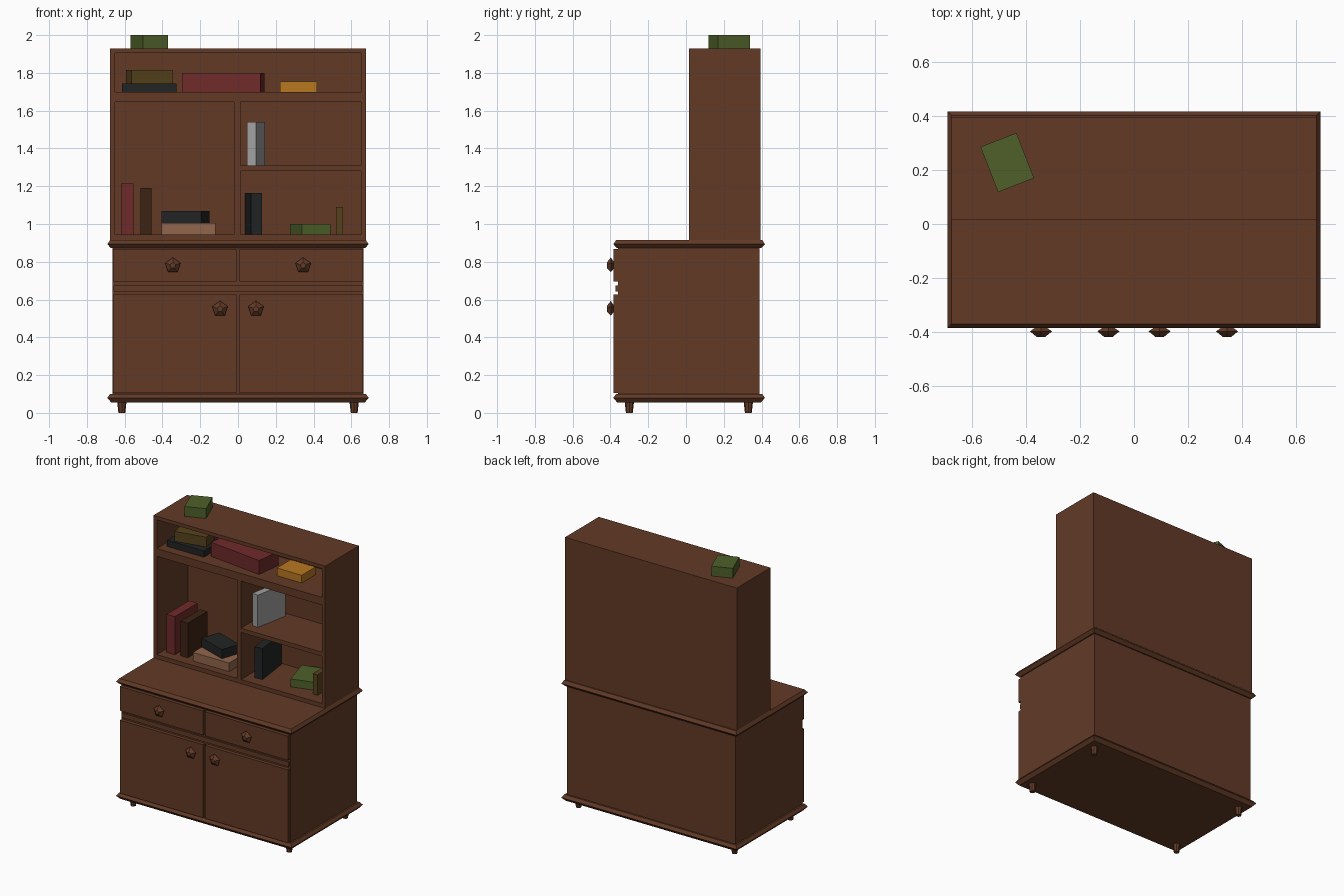
import bpy, bmesh
from math import radians
from mathutils import Matrix, Vector

if "Cube" in bpy.data.objects:
    bpy.data.objects.remove(bpy.data.objects["Cube"])


def material(name, r, g, b):
    m = bpy.data.materials.new(name)
    lin = [((c / 255 + 0.055) / 1.055) ** 2.4 for c in (r, g, b)]
    m.diffuse_color = (*lin, 1)
    m.use_nodes = True
    m.node_tree.nodes["Principled BSDF"].inputs["Base Color"].default_value = m.diffuse_color
    return m


WOOD = material("wood", 98, 58, 38)
RED = material("red", 112, 42, 42)
BLACK = material("black", 34, 35, 36)
GREEN = material("green", 78, 96, 42)
OLIVE = material("olive", 86, 66, 28)
TAN = material("tan", 145, 102, 76)
BROWN = material("dark_brown", 60, 35, 20)
ORANGE = material("orange", 184, 120, 32)
SILVER = material("silver", 160, 160, 160)


def finish(name, bm, mat):
    bmesh.ops.recalc_face_normals(bm, faces=bm.faces)
    me = bpy.data.meshes.new(name)
    bm.to_mesh(me)
    bm.free()
    me.materials.append(mat)
    ob = bpy.data.objects.new(name, me)
    bpy.context.collection.objects.link(ob)
    return ob


def box(name, x, y, z, mat=WOOD):
    """Box from (min, max) ranges."""
    bm = bmesh.new()
    size = [r[1] - r[0] for r in (x, y, z)]
    mid = Vector([(r[0] + r[1]) / 2 for r in (x, y, z)])
    bmesh.ops.create_cube(bm, size=1, matrix=Matrix.Diagonal((*size, 1)))
    ob = finish(name, bm, mat)
    ob.location = mid
    return ob


def book(name, mat, cx, cy, w, d, z0, z1, turn=0):
    ob = box(name, (cx - w / 2, cx + w / 2), (cy - d / 2, cy + d / 2), (z0, z1), mat)
    ob.rotation_euler.z = radians(turn)


def loft(name, rings, mat=WOOD):
    """Closed solid through rings of points."""
    bm = bmesh.new()
    vs = [[bm.verts.new(p) for p in ring] for ring in rings]
    n = len(vs[0])
    for a, b in zip(vs, vs[1:]):
        for i in range(n):
            j = (i + 1) % n
            bm.faces.new((a[i], a[j], b[j], b[i]))
    bm.faces.new(vs[0])
    bm.faces.new(vs[-1])
    return finish(name, bm, mat)


def plate(name, z0, zm, z1):
    """Board with a pointed moulded edge."""
    rings = []
    for z, inset in ((z0, 0.02), (zm, 0), (z1, 0.015)):
        x, f, b = 0.692 - inset, -0.385 + inset, 0.418 - inset
        rings.append([(-x, f, z), (x, f, z), (x, b, z), (-x, b, z)])
    loft(name, rings)


def turned(name, sides, profile, loc, rot=(0, 0, 0)):
    """Low-poly turned part: profile is (radius, height) pairs."""
    rings = [[Matrix.Rotation(radians(90 + 360 * i / sides), 3, 'Z') @ Vector((r, 0, h))
              for i in range(sides)] for r, h in profile]
    ob = loft(name, rings)
    ob.location, ob.rotation_euler = loc, rot


# Lower cabinet
plate("base_board", 0.056, 0.08, 0.10)
plate("counter_top", 0.872, 0.893, 0.915)
box("cabinet_body", (-0.665, 0.665), (-0.36, 0.39), (0.095, 0.88))
box("middle_rail", (-0.66, 0.66), (-0.372, -0.35), (0.642, 0.675))
for s, side in ((-1, "left"), (1, "right")):
    xs = sorted((s * 0.008, s * 0.662))
    box(side + "_drawer", xs, (-0.385, -0.355), (0.695, 0.867))
    box(side + "_door", xs, (-0.385, -0.355), (0.106, 0.627))
    for part, x, z in (("drawer", 0.345, 0.78), ("door", 0.095, 0.55)):
        turned(f"{side}_{part}_knob", 5, ((0.022, 0), (0.043, 0.014), (0.016, 0.035)),
               (s * x, -0.384, z), (radians(90), 0, 0))
    for y, end in ((-0.30, "front"), (0.33, "back")):
        turned(f"{side}_{end}_leg", 8, ((0.018, 0), (0.025, 0.06)), (s * 0.615, y, 0))

# Upper hutch
F, B = 0.015, 0.395
for s, side in ((-1, "left"), (1, "right")):
    box(side + "_hutch_side", sorted((s * 0.65, s * 0.677)), (F, B), (0.91, 1.93))
inner, depth = (-0.65, 0.65), (F, 0.368)
box("hutch_back", inner, (0.368, B), (0.91, 1.93))
box("hutch_top", inner, depth, (1.905, 1.93))
box("hutch_floor", inner, depth, (0.91, 0.944))
box("upper_shelf", inner, depth, (1.645, 1.70))
box("shelf_divider", (-0.02, 0.013), depth, (0.944, 1.645))
box("right_shelf", (0.013, 0.65), depth, (1.28, 1.31))

# Books: lower left bay
Z = 0.944
book("red_upright_book", RED, -0.587, 0.208, 0.066, 0.255, Z, 1.215)
book("brown_upright_book", BROWN, -0.487, 0.20, 0.056, 0.22, Z, 1.19)
book("tan_flat_book", TAN, -0.262, 0.17, 0.285, 0.20, Z, 1.005)
book("black_stacked_book", BLACK, -0.2775, 0.20, 0.222, 0.14, 1.005, 1.07, -19)
# Books: right bays
book("silver_book", SILVER, 0.0955, 0.212, 0.048, 0.25, 1.31, 1.54, -11)
book("black_upright_book", BLACK, 0.082, 0.222, 0.058, 0.262, Z, 1.165, 7)
book("green_flat_book", GREEN, 0.3825, 0.238, 0.157, 0.225, Z, 1.0, 16)
book("olive_upright_book", OLIVE, 0.538, 0.20, 0.037, 0.20, Z, 1.09)
# Books: top shelf and hutch top
book("black_flat_book", BLACK, -0.47, 0.18, 0.29, 0.20, 1.70, 1.745)
book("olive_stacked_book", OLIVE, -0.4685, 0.18, 0.225, 0.13, 1.745, 1.815, 12)
book("red_long_book", RED, -0.0775, 0.188, 0.417, 0.19, 1.70, 1.80, -7)
book("orange_book", ORANGE, 0.32, 0.198, 0.196, 0.155, 1.70, 1.755)
book("green_top_book", GREEN, -0.47, 0.228, 0.143, 0.18, 1.93, 2.0, 21.3)
